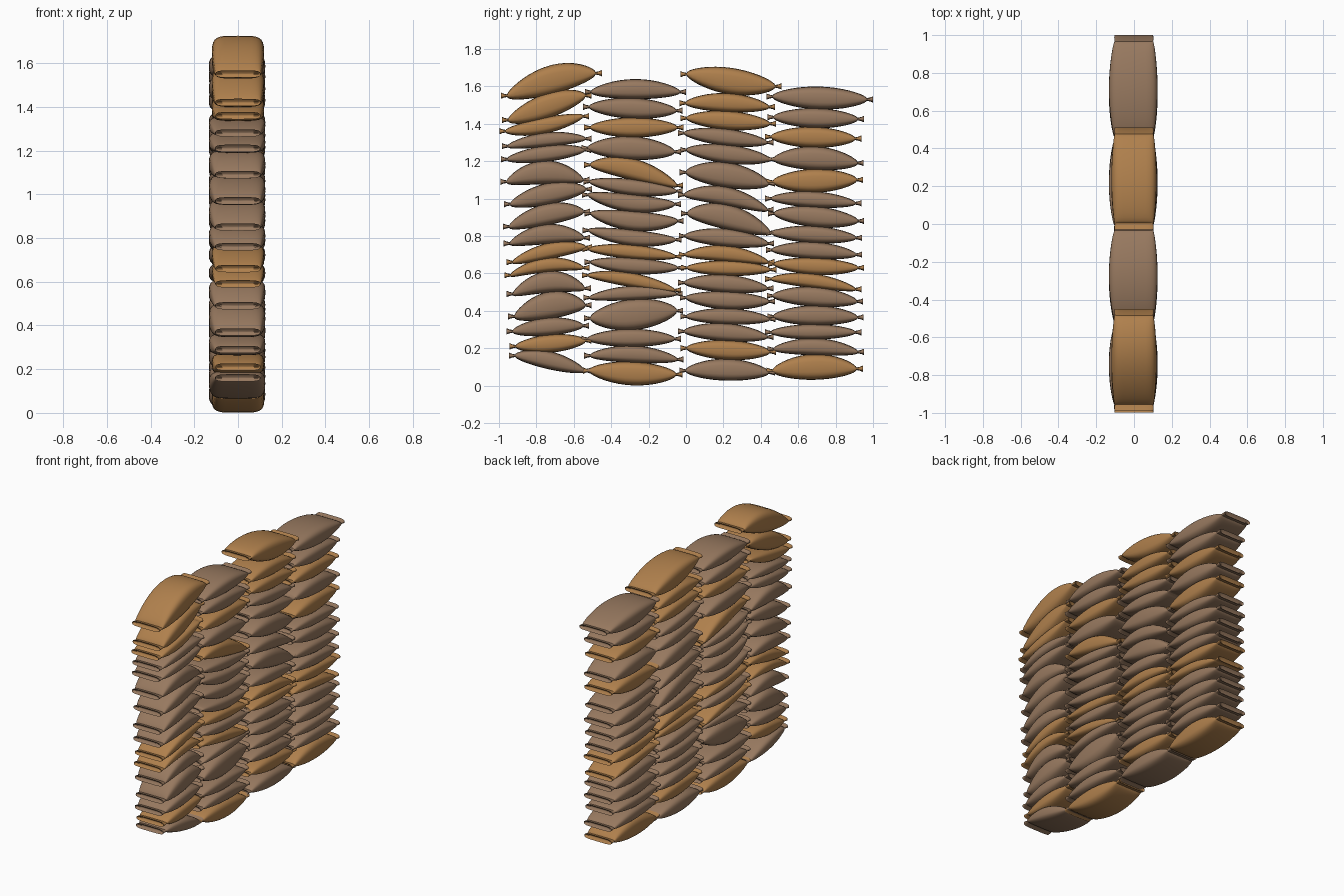
import bpy, bmesh, math


def material(name, rgb):
    m = bpy.data.materials.new(name)
    m.diffuse_color = (*rgb, 1)
    return m


MATS = {"b": material("dull brown cloth", (0.31, 0.19, 0.115)),
        "o": material("orange tan cloth", (0.43, 0.215, 0.073))}
SIDES, RINGS = 28, 18


def sandbag(name, y0, y1, zl, zr, bottom, top, key):
    """Pillow swept along y, pinched at both ends, with forked cloth frills."""
    half = (top - bottom) / 2 + 0.004
    mid = (top + bottom) / 2
    frill = 0.034
    a, b = y0 + frill, y1 - frill
    wide, shift = (0.129, -0.004) if key == "b" else (0.12, 0.0)

    def centre(t):
        return zl * (1 - t) + zr * t + 4 * t * (1 - t) * (mid - (zl + zr) / 2)

    # station = (y, centre z, half width, half height)
    body = []
    for i in range(RINGS + 1):
        t = (1 - math.cos(math.pi * i / RINGS)) / 2
        s = math.sin(math.pi * t)
        body.append((a + (b - a) * t, centre(t),
                     0.102 + (wide - 0.102) * s ** 0.7,
                     0.007 + (half - 0.007) * s ** 0.62))
    left = [(y0 + 0.016, zl, 0.094, 0.003), (y0, zl, 0.102, 0.017),
            (y0 + 0.014, zl, 0.104, 0.011)]
    right = [(y1 - 0.014, zr, 0.104, 0.011), (y1, zr, 0.102, 0.017),
             (y1 - 0.016, zr, 0.094, 0.003)]

    bm = bmesh.new()
    loops = []
    for y, z, w, h in left + body + right:
        s = min(1, h / half)
        loop = []
        for k in range(SIDES):
            ang = 2 * math.pi * k / SIDES
            c, d = math.cos(ang), math.sin(ang)
            px = math.copysign(abs(c) ** 0.42, c) * w + shift * s
            pz = math.copysign(abs(d) ** 0.62, d) * h
            loop.append(bm.verts.new((px, y, z + pz)))
        loops.append(loop)
    for p, q in zip(loops, loops[1:]):
        for k in range(SIDES):
            n = (k + 1) % SIDES
            bm.faces.new((p[k], p[n], q[n], q[k]))
    bm.faces.new(loops[0])
    bm.faces.new(loops[-1])
    bmesh.ops.recalc_face_normals(bm, faces=bm.faces)
    me = bpy.data.meshes.new(name)
    bm.to_mesh(me)
    bm.free()
    me.materials.append(MATS[key])
    me.shade_smooth()
    me.set_sharp_from_angle(angle=math.radians(50))
    bpy.context.collection.objects.link(bpy.data.objects.new(name, me))


def column(label, ends, top_ends, base, colours, lefts, rights, tops):
    """Stack of bags: end heights on each side plus the middle height of each top."""
    count = len(colours)
    for i in range(count):
        # ends = (y0 low, y0 high, y1)
        f = min(1, lefts[i] / 1.2)
        y0, y1 = ends[0] + (ends[1] - ends[0]) * f, ends[2]
        wobble = 0.008 * math.sin(i * 2.3)
        if i == count - 1:
            (y0, y1), wobble = top_ends, 0
        bottom = tops[i - 1] if i else base
        sandbag(f"sandbag_{label}_{i + 1}", y0 + wobble, y1 + wobble,
                lefts[i], rights[i], bottom, tops[i], colours[i])


# Four stacks, from -y to +y, bags listed bottom to top
column("first", (-0.94, -0.99, -0.51), (-0.99, -0.45), 0.09, "bobbboobbbbbbooo",
       [.16, .21, .29, .37, .49, .59, .66, .76, .85, .97, 1.09, 1.21, 1.28, 1.36, 1.42, 1.55],
       [.08, .24, .32, .43, .52, .63, .74, .79, .93, 1.05, 1.10, 1.26, 1.32, 1.44, 1.55, 1.67],
       [.18, .27, .36, .50, .61, .68, .76, .86, .97, 1.08, 1.20, 1.28, 1.35, 1.43, 1.56, 1.71])
column("second", (-0.55, -0.55, -0.02), (-0.54, 0.0), 0.005, "obbbbobobbbbobobb",
       [.08, .16, .25, .36, .47, .59, .66, .73, .83, .92, 1.02, 1.09, 1.18, 1.27, 1.38, 1.49, 1.57],
       [.06, .14, .25, .40, .49, .51, .63, .69, .78, .88, .97, 1.04, 1.07, 1.25, 1.38, 1.47, 1.57],
       [.125, .21, .30, .46, .53, .60, .68, .75, .83, .93, 1.02, 1.10, 1.21, 1.33, 1.43, 1.535, 1.635])
column("third", (-0.035, -0.035, 0.475), (-0.03, 0.51), 0.03, "bobbbboobbbbbbooo",
       [.08, .20, .29, .37, .47, .55, .63, .70, .80, .92, 1.02, 1.14, 1.26, 1.35, 1.43, 1.51, 1.665],
       [.07, .18, .26, .355, .45, .52, .62, .66, .76, .82, .94, 1.08, 1.21, 1.30, 1.40, 1.49, 1.60],
       [.14, .24, .33, .41, .50, .59, .665, .745, .835, .965, 1.06, 1.19, 1.285, 1.37, 1.465, 1.56, 1.695])
column("fourth", (0.43, 0.43, 0.945), (0.43, 1.0), 0.035, "obbbboobbbbobobb",
       [.08, .195, .285, .37, .48, .57, .65, .725, .815, .92, 1.0, 1.09, 1.21, 1.33, 1.435, 1.545],
       [.09, .18, .285, .365, .45, .515, .63, .70, .79, .88, .975, 1.10, 1.19, 1.32, 1.425, 1.53],
       [.165, .25, .325, .425, .525, .595, .68, .765, .85, .955, 1.035, 1.155, 1.275, 1.38, 1.48, 1.595])
